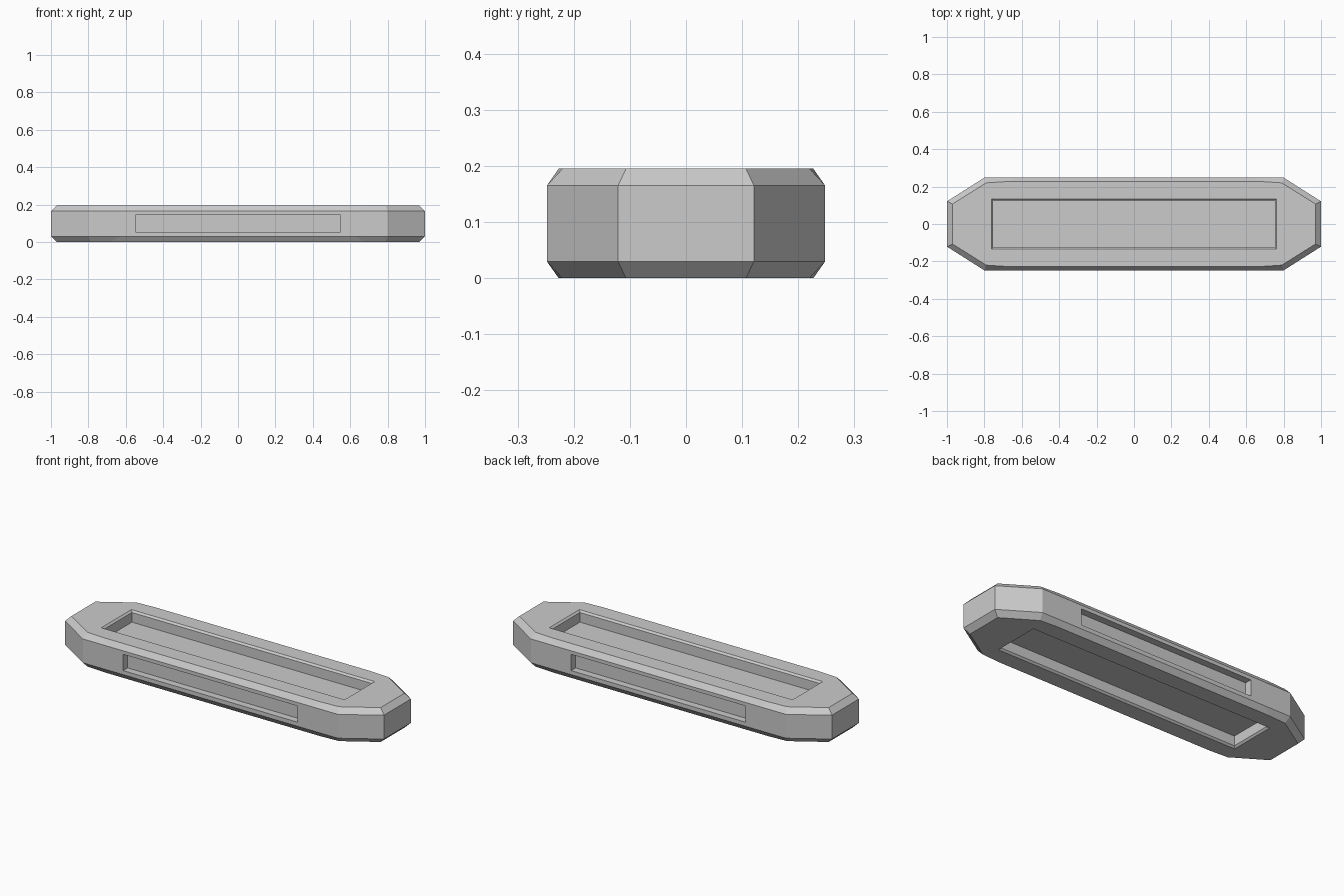
import bpy, bmesh

if "Cube" in bpy.data.objects:
    bpy.data.objects.remove(bpy.data.objects["Cube"])

H = 0.195


def mirrored(points):
    """Close a quarter outline (x+, y+) into a full symmetric loop."""
    right = [(x, -y) for x, y in reversed(points)] + points
    return right + [(-x, y) for x, y in reversed(right)]


def loft(name, rings):
    """Skin a stack of equal-length vertex rings and cap both ends."""
    bm = bmesh.new()
    rows = [[bm.verts.new(p) for p in r] for r in rings]
    n = len(rows[0])
    for a, b in zip(rows, rows[1:]):
        for i in range(n):
            j = (i + 1) % n
            bm.faces.new((a[i], a[j], b[j], b[i]))
    bm.faces.new(rows[0])
    bm.faces.new(rows[-1])
    bmesh.ops.recalc_face_normals(bm, faces=bm.faces)
    mesh = bpy.data.meshes.new(name)
    bm.to_mesh(mesh)
    bm.free()
    ob = bpy.data.objects.new(name, mesh)
    bpy.context.collection.objects.link(ob)
    return ob


def rect(x, y, z):
    return [(-x, -y, z), (x, -y, z), (x, y, z), (-x, y, z)]


def cut(body, cutter):
    mod = body.modifiers.new(cutter.name, 'BOOLEAN')
    mod.operation = 'DIFFERENCE'
    mod.solver = 'EXACT'
    mod.object = cutter
    cutter.hide_render = True
    cutter.hide_set(True)


# Chamfered eight-sided body
side = mirrored([(1.0, 0.121), (0.8, 0.248), (0.63, 0.248)])
cap = mirrored([(0.97, 0.107), (0.79, 0.22), (0.68, 0.227)])
body = loft("body", [[(x, y, z) for x, y in ring] for ring, z in
                     ((cap, 0), (side, 0.03), (side, H - 0.03), (cap, H))])

# Long recesses in the top and bottom, with a chamfered rim
DEPTH = 0.065
for name, z0, s in (("top_recess", H, 1), ("bottom_recess", 0, -1)):
    cut(body, loft(name, [rect(0.753, 0.125, z0 - s * DEPTH),
                          rect(0.753, 0.125, z0 - s * 0.01),
                          rect(0.763, 0.135, z0),
                          rect(0.763, 0.135, z0 + s * 0.05)]))

# Slots in the front and back
for name, s in (("front_slot", -1), ("back_slot", 1)):
    cut(body, loft(name, [[(x, s * y, z) for x, z in
                           ((-0.547, 0.053), (0.547, 0.053), (0.547, 0.145), (-0.547, 0.145))]
                          for y in (0.208, 0.3)]))
